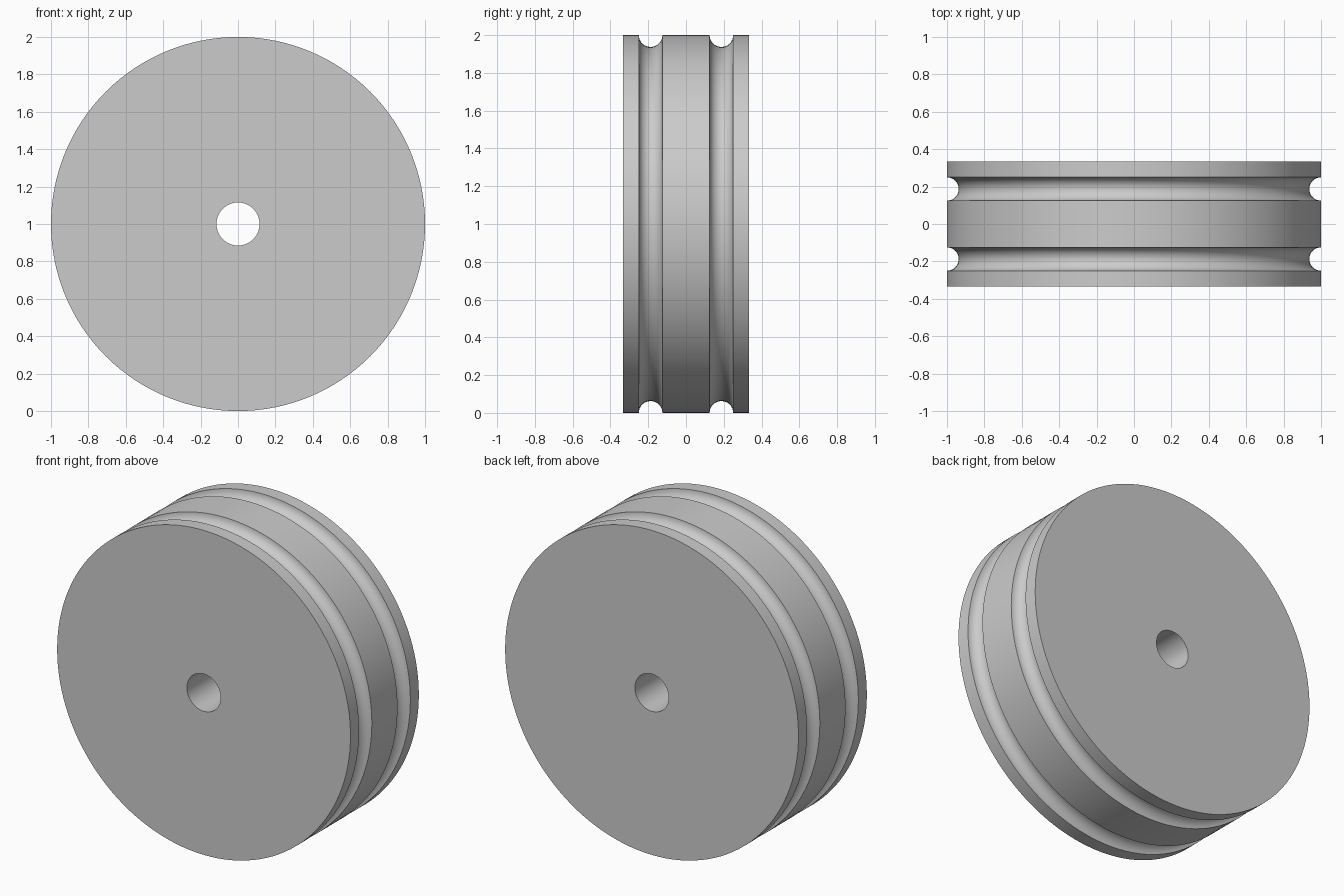
import bpy
import bmesh
from math import cos, sin, pi, tau
from mathutils import Vector

OUTER, BORE, HALF_WIDTH = 1.0, 0.115, 0.333
GROOVE_Y, GROOVE_R = 0.1875, 0.0625
SEGMENTS, ARC_STEPS = 128, 16

cube = bpy.data.objects.get("Cube")
if cube:
    bpy.data.objects.remove(cube, do_unlink=True)

# Single grey material
grey = bpy.data.materials.new("light grey")
grey.use_nodes = True
colour = (0.6, 0.6, 0.6, 1)
grey.diffuse_color = colour
grey.node_tree.nodes["Principled BSDF"].inputs["Base Color"].default_value = colour


def groove(centre):
    """Half-round groove cut into the rim, as (radius, y) points."""
    angles = [pi * i / ARC_STEPS for i in range(ARC_STEPS + 1)]
    return [(OUTER - GROOVE_R * sin(a), centre - GROOVE_R * cos(a)) for a in angles]


# Closed wheel section: bore, front face, grooved rim, back face
profile = [(BORE, -HALF_WIDTH), (OUTER, -HALF_WIDTH)]
profile += groove(-GROOVE_Y) + groove(GROOVE_Y)
profile += [(OUTER, HALF_WIDTH), (BORE, HALF_WIDTH)]

# Turn the section around the axle
bm = bmesh.new()
verts = [bm.verts.new((r, y, 0)) for r, y in profile]
edges = [bm.edges.new((a, b)) for a, b in zip(verts, verts[1:] + verts[:1])]
bmesh.ops.spin(bm, geom=verts + edges, cent=Vector(), axis=(0, 1, 0),
               angle=tau, steps=SEGMENTS, use_merge=True)
bmesh.ops.remove_doubles(bm, verts=bm.verts, dist=0.0001)
bmesh.ops.recalc_face_normals(bm, faces=bm.faces)

mesh = bpy.data.meshes.new("grooved_wheel")
bm.to_mesh(mesh)
bm.free()
mesh.materials.append(grey)
wheel = bpy.data.objects.new("grooved_wheel", mesh)
wheel.location.z = OUTER
bpy.context.collection.objects.link(wheel)

# Smooth curved surfaces, crisp groove and face edges
bpy.ops.object.select_all(action="DESELECT")
wheel.select_set(True)
bpy.context.view_layer.objects.active = wheel
bpy.ops.object.shade_smooth_by_angle(angle=pi / 6)
